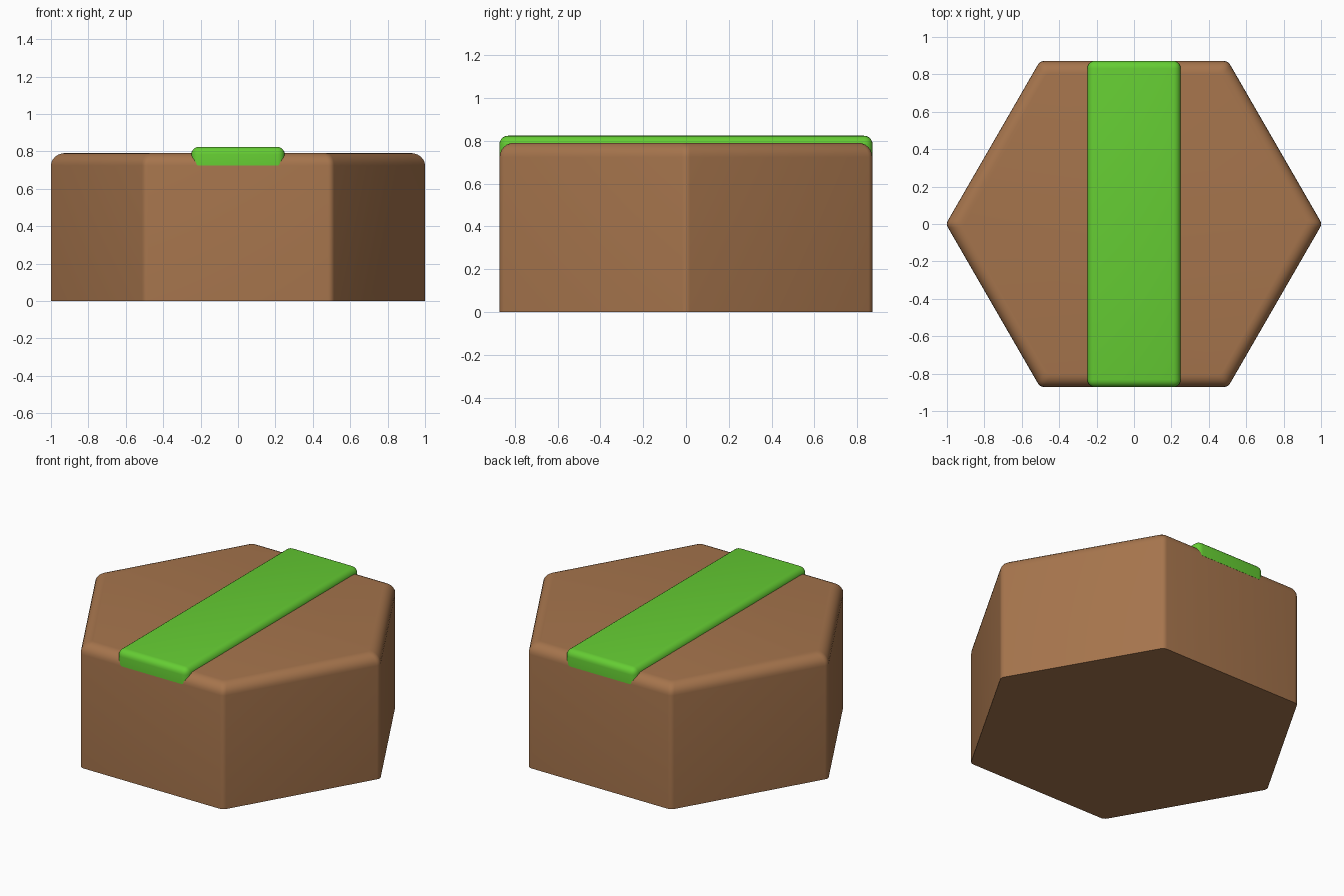
import bpy, bmesh, math

if "Cube" in bpy.data.objects:
    bpy.data.objects.remove(bpy.data.objects["Cube"])

APOTHEM, CORNER_R = 0.871, 0.037
HEIGHT, TOP_BEVEL = 0.791, 0.067
STRIP_TOP, STRIP_BEVEL = 0.824, 0.04


def material(name, rgb):
    mat = bpy.data.materials.new(name)
    mat.diffuse_color = (*rgb, 1)
    mat.use_nodes = True
    mat.node_tree.nodes["Principled BSDF"].inputs["Base Color"].default_value = mat.diffuse_color
    return mat


def finish(bm, name, mat):
    bmesh.ops.recalc_face_normals(bm, faces=bm.faces[:])
    mesh = bpy.data.meshes.new(name)
    bm.to_mesh(mesh)
    bm.free()
    mesh.materials.append(mat)
    obj = bpy.data.objects.new(name, mesh)
    bpy.context.collection.objects.link(obj)
    bpy.ops.object.select_all(action='DESELECT')
    obj.select_set(True)
    bpy.context.view_layer.objects.active = obj
    bpy.ops.object.shade_smooth_by_angle(angle=math.radians(32))
    return obj


def hex_ring(bm, apothem, z, steps=4):
    """One loop of a hexagon with rounded corners."""
    ring = []
    centre = (apothem - CORNER_R) / math.cos(math.pi / 6)
    for k in range(6):
        a = k * math.pi / 3
        for i in range(steps + 1):
            t = a + math.radians(-30 + 60 * i / steps)
            ring.append(bm.verts.new((centre * math.cos(a) + CORNER_R * math.cos(t),
                                      centre * math.sin(a) + CORNER_R * math.sin(t), z)))
    return ring


# Hexagonal block: sharp base, rounded corners and top rim
bm = bmesh.new()
rings = [hex_ring(bm, APOTHEM, 0)]
for i in range(7):
    t = math.pi / 2 * i / 6
    rings.append(hex_ring(bm, APOTHEM - TOP_BEVEL * (1 - math.cos(t)),
                          HEIGHT - TOP_BEVEL * (1 - math.sin(t))))
for low, high in zip(rings, rings[1:]):
    n = len(low)
    for i in range(n):
        j = (i + 1) % n
        bm.faces.new((low[i], low[j], high[j], high[i]))
bm.faces.new(rings[0][::-1])
bm.faces.new(rings[-1])
finish(bm, "hex_block", material("brown", (0.38, 0.176, 0.073)))

# Raised strip across the top, rounded on all but its base edges
bm = bmesh.new()
bmesh.ops.create_cube(bm, size=1)
base = HEIGHT - TOP_BEVEL
for v in bm.verts:
    v.co.x *= 0.5
    v.co.y *= 2 * (APOTHEM + 0.001)
    v.co.z = STRIP_TOP if v.co.z > 0 else base
edges = [e for e in bm.edges if max(v.co.z for v in e.verts) > base + 0.01]
bmesh.ops.bevel(bm, geom=edges, offset=STRIP_BEVEL, segments=5, profile=0.5, affect='EDGES')
finish(bm, "top_strip", material("green", (0.13, 0.61, 0.033)))
